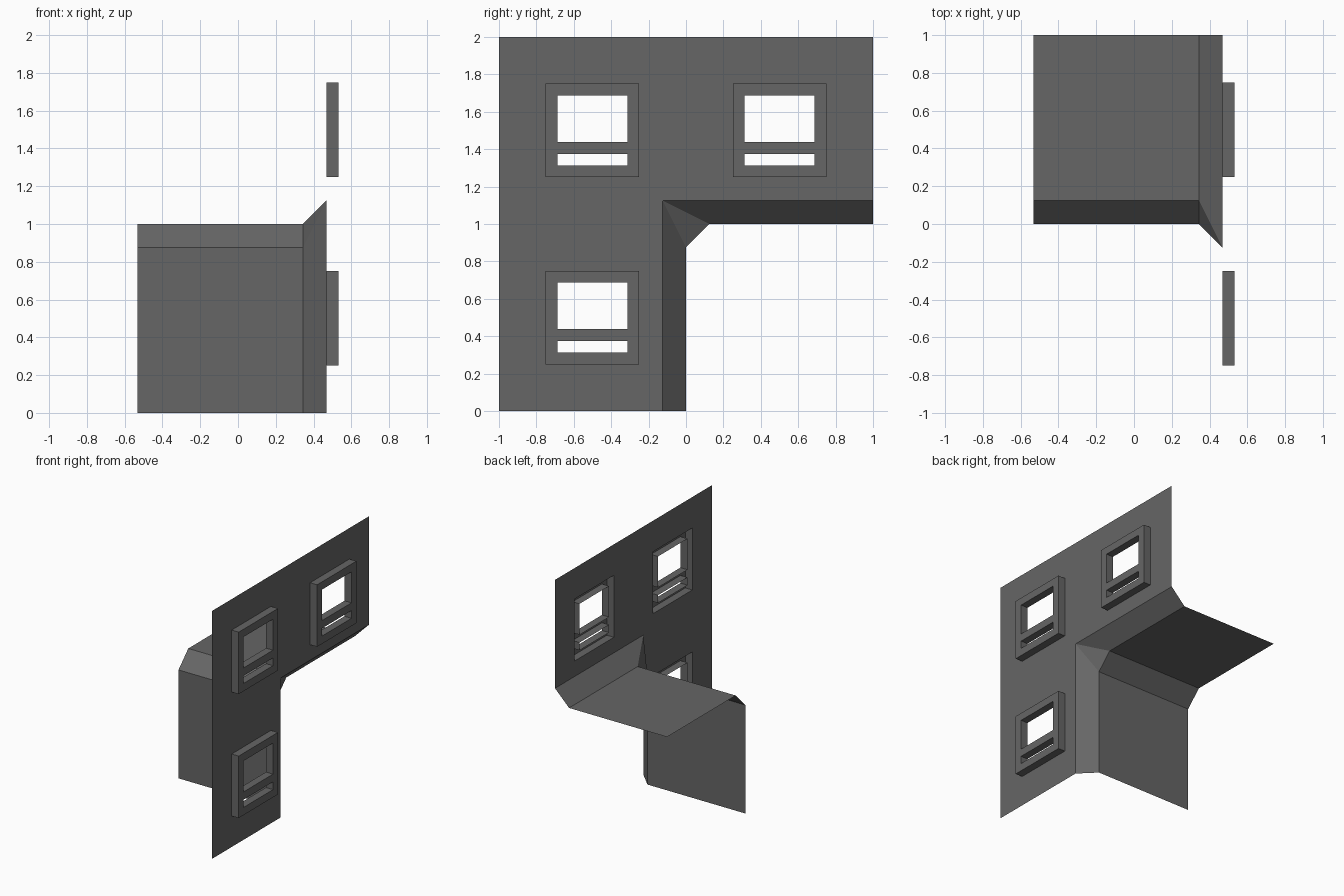
import bpy
import bmesh
from mathutils import Vector

if "Cube" in bpy.data.objects:
    bpy.data.objects.remove(bpy.data.objects["Cube"])

WALL_X = 0.46875       # outer wall plane
FOLD_X = 0.34375       # where the chamfer meets the return panels
BACK_X = -0.53125      # far edge of the return panels
DEPTH = 0.0625         # frame projection
C = 0.125              # chamfer size
WINDOWS = [(-0.5, 1.5), (0.5, 1.5), (-0.5, 0.5)]

grey = bpy.data.materials.new("dark grey")
grey.diffuse_color = (0.133, 0.133, 0.133, 1)
grey.use_nodes = True
grey.node_tree.nodes["Principled BSDF"].inputs["Base Color"].default_value = grey.diffuse_color


def finish(name, bm):
    mesh = bpy.data.meshes.new(name)
    bm.to_mesh(mesh)
    bm.free()
    mesh.materials.append(grey)
    obj = bpy.data.objects.new(name, mesh)
    bpy.context.collection.objects.link(obj)
    return obj


def sheet(x, ys, zs, keep):
    """Flat sheet facing +x, made of the grid cells whose centre passes keep."""
    bm = bmesh.new()
    for y0, y1 in zip(ys, ys[1:]):
        for z0, z1 in zip(zs, zs[1:]):
            if keep((y0 + y1) / 2, (z0 + z1) / 2):
                corners = ((y0, z0), (y1, z0), (y1, z1), (y0, z1))
                bm.faces.new([bm.verts.new((x, y, z)) for y, z in corners])
    bmesh.ops.remove_doubles(bm, verts=bm.verts, dist=1e-4)
    return bm


# L-shaped wall with three window openings
def in_wall(y, z):
    if y > -C and z < 1 + C:
        return False
    return not any(abs(y - wy) < 0.25 and abs(z - wz) < 0.25 for wy, wz in WINDOWS)


finish("wall", sheet(WALL_X, [-1, -0.75, -0.25, -C, 0.25, 0.75, 1],
                     [0, 0.25, 0.75, 1 + C, 1.25, 1.75, 2], in_wall))

# Window frames: front plate with two openings, all rims drawn back to the wall
for i, (wy, wz) in enumerate(WINDOWS):
    ys = [wy + d for d in (-0.25, -0.1875, 0.1875, 0.25)]
    zs = [wz + d for d in (-0.25, -0.1875, -0.125, -0.0625, 0.1875, 0.25)]

    def solid(y, z):
        dy, dz = y - wy, z - wz
        opening = -0.1875 < dz < -0.125 or -0.0625 < dz < 0.1875
        return abs(dy) > 0.1875 or not opening

    bm = sheet(WALL_X + DEPTH, ys, zs, solid)
    rim = [e for e in bm.edges if e.is_boundary]
    new = bmesh.ops.extrude_edge_only(bm, edges=rim)["geom"]
    bmesh.ops.translate(bm, vec=(-DEPTH, 0, 0),
                        verts=[g for g in new if isinstance(g, bmesh.types.BMVert)])
    finish(f"window_frame_{i + 1}", bm)

# Return panels with chamfered joints between wall, side and ceiling
bm = bmesh.new()
corner = (WALL_X, -C, 1 + C)
side_top, ceil_front = (FOLD_X, 0, 1 - C), (FOLD_X, C, 1)
side_back, ceil_back = (BACK_X, 0, 1 - C), (BACK_X, C, 1)
faces = [
    [(WALL_X, -C, 0), (FOLD_X, 0, 0), side_top, corner],            # upright chamfer
    [corner, ceil_front, (FOLD_X, 1, 1), (WALL_X, 1, 1 + C)],       # ceiling chamfer
    [corner, side_top, ceil_front],                                 # corner triangle
    [(FOLD_X, 0, 0), (BACK_X, 0, 0), side_back, side_top],          # side panel
    [side_top, side_back, ceil_back, ceil_front],                   # long chamfer
    [ceil_front, ceil_back, (BACK_X, 1, 1), (FOLD_X, 1, 1)],        # ceiling panel
]
for pts in faces:
    bm.faces.new([bm.verts.new(Vector(p)) for p in pts])
bmesh.ops.remove_doubles(bm, verts=bm.verts, dist=1e-4)
finish("return_panels", bm)
